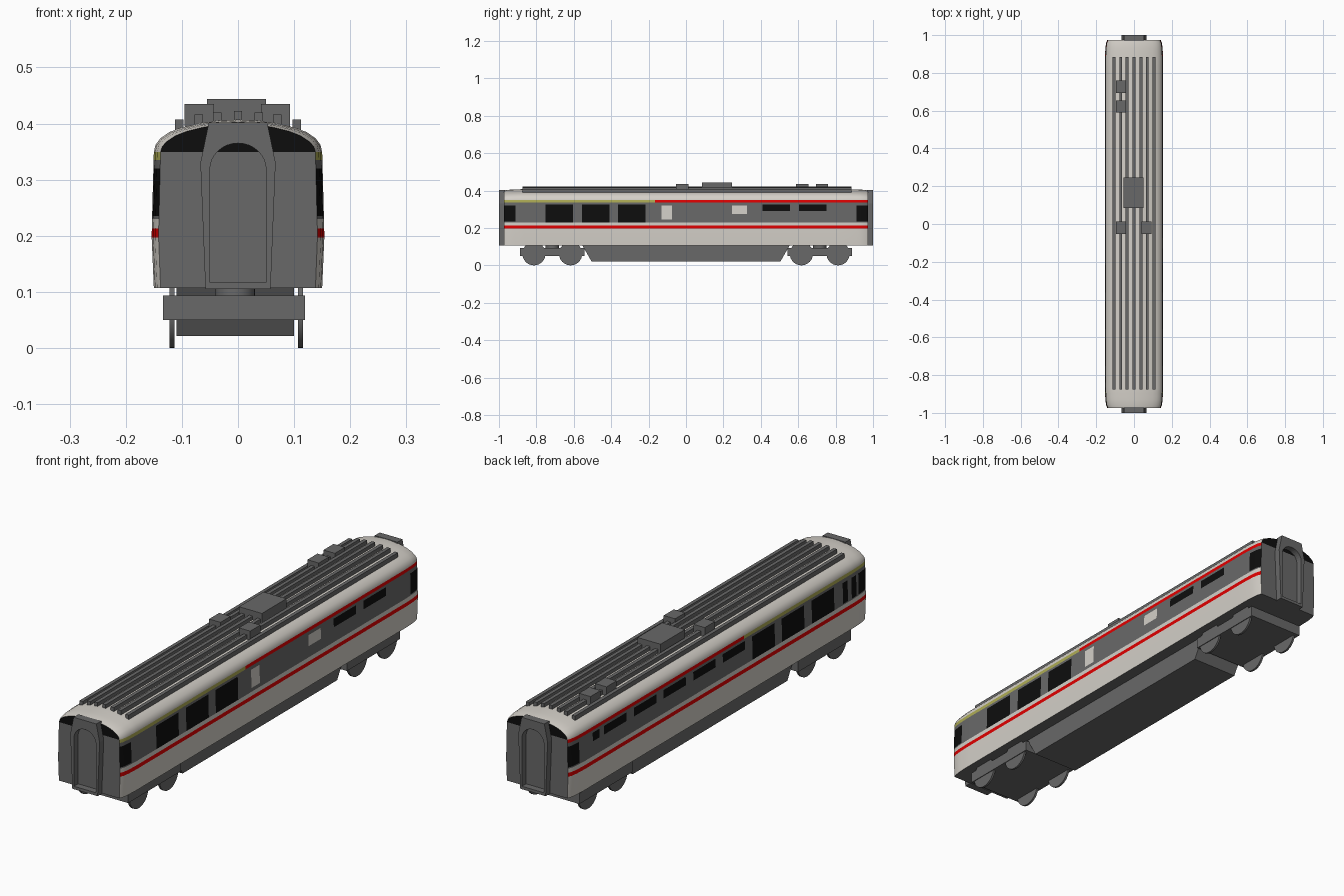
import bpy, bmesh, math

if "Cube" in bpy.data.objects:
    bpy.data.objects.remove(bpy.data.objects["Cube"])

# ---- colours ----
COLOURS = {"off_white": (0.66, 0.63, 0.58), "dark_grey": (0.14, 0.14, 0.14),
           "red": (0.75, 0.0, 0.0), "yellow": (0.42, 0.41, 0.09), "glass_black": (0.004, 0.004, 0.004)}
WHITE, GREY, RED, YELLOW, BLACK = range(5)
MATS = []
for name, rgb in COLOURS.items():
    m = bpy.data.materials.new(name)
    m.diffuse_color = (*rgb, 1)
    m.use_nodes = True
    m.node_tree.nodes["Principled BSDF"].inputs["Base Color"].default_value = m.diffuse_color
    MATS.append(m)


def finish(bm, name, mats, smooth=False):
    bmesh.ops.recalc_face_normals(bm, faces=bm.faces)
    me = bpy.data.meshes.new(name)
    bm.to_mesh(me)
    bm.free()
    for m in mats:
        me.materials.append(m)
    ob = bpy.data.objects.new(name, me)
    bpy.context.collection.objects.link(ob)
    if smooth:
        bpy.ops.object.select_all(action='DESELECT')
        ob.select_set(True)
        bpy.context.view_layer.objects.active = ob
        bpy.ops.object.shade_smooth_by_angle(angle=math.radians(30))
    return ob


def box(name, x0, x1, y0, y1, z0, z1, bottom_inset=0.0):
    """Grey block; bottom_inset shortens the underside along y."""
    bm = bmesh.new()
    bmesh.ops.create_cube(bm, size=1)
    for v in bm.verts:
        low = v.co.z < 0
        inset = bottom_inset if low else 0
        v.co = (x0 if v.co.x < 0 else x1,
                y0 + inset if v.co.y < 0 else y1 - inset,
                z0 if low else z1)
    return finish(bm, name, [MATS[GREY]])


def cylinder(name, radius, depth, loc, along_x, sides=32):
    bm = bmesh.new()
    bmesh.ops.create_cone(bm, cap_ends=True, segments=sides, radius1=radius, radius2=radius, depth=depth)
    ob = finish(bm, name, [MATS[GREY]], smooth=True)
    ob.location = loc
    if along_x:
        ob.rotation_euler.y = math.pi / 2
    return ob


# ---- body shell: cross-sections lofted along y, coloured by rectangle rules ----
STRIPE_Y = -0.165
TALL, SHORT, DOOR = (0.23, 0.325), (0.29, 0.325), (0.235, 0.32)
centres = [-0.678, -0.4825, -0.29, -0.0975, 0.095, 0.29, 0.4825, 0.678]


def window(c, zs):
    return (c - 0.073, c + 0.073, *zs, BLACK)


ends = [(-0.975, -0.912, *DOOR, BLACK), (0.912, 0.975, *DOOR, BLACK)]
right_panels = ends + [window(c, TALL) for c in centres[:3]] + [window(c, SHORT) for c in centres[6:]]
right_panels += [(-0.13, -0.075, 0.245, 0.32, WHITE), (0.245, 0.325, 0.275, 0.32, WHITE)]
left_panels = ends + [window(c, TALL) for c in centres[:3]] + [window(c, SHORT) for c in centres[3:]]
left_panels += [(-0.84, -0.808, *DOOR, BLACK), (-0.897, -0.865, *DOOR, BLACK), (0.78, 0.825, *SHORT, BLACK)]


def side_colour(x, y, z):
    for y0, y1, z0, z1, col in (right_panels if x > 0 else left_panels):
        if y0 < y < y1 and z0 < z < z1:
            return col
    if z < 0.197:
        return WHITE
    if z < 0.213:
        return RED
    if z < 0.23:
        return WHITE
    if z < 0.335:
        return GREY
    if z < 0.349:
        return YELLOW if y < STRIPE_Y else RED
    return WHITE


def wall_x(z):
    if z < 0.2:
        return 0.150 + 0.004 * (z - 0.107) / 0.093
    return 0.154 - 0.004 * (z - 0.2) / 0.15


levels = [0.107, 0.197, 0.213, 0.23, 0.235, 0.245, 0.275, 0.29, 0.32, 0.325, 0.335, 0.349]
half = [(wall_x(z), z) for z in levels]
half += [(0.147, 0.362), (0.138, 0.374), (0.122, 0.385), (0.10, 0.393), (0.07, 0.400), (0.035, 0.405)]
N = len(half)
profile = [(-x, z) for x, z in half] + [(0, 0.407)] + half[::-1]

# end rounding: distance along y -> (width factor, roof drop)
ROUND = [(0.88, 1.0, 0.0), (0.93, 0.985, 0.002), (0.958, 0.96, 0.004), (0.973, 0.92, 0.007)]


def rounding(y):
    a = abs(y)
    for (a0, s0, d0), (a1, s1, d1) in zip(ROUND, ROUND[1:]):
        if a0 <= a <= a1:
            t = (a - a0) / (a1 - a0)
            return s0 + t * (s1 - s0), d0 + t * (d1 - d0)
    return 1.0, 0.0


cuts = {STRIPE_Y}
for p in right_panels + left_panels:
    cuts |= {v for v in p[:2] if abs(v) < 0.97}
for r in ROUND:
    cuts |= {r[0], -r[0]}
ys = sorted(cuts)

bm = bmesh.new()
rings = []
for y in ys:
    s, d = rounding(y)
    rings.append([bm.verts.new((x * s, y, z - d * max(0, min(1, (z - 0.349) / 0.03)))) for x, z in profile])
for j in range(len(ys) - 1):
    a, b = rings[j], rings[j + 1]
    for i in range(len(profile) - 1):
        f = bm.faces.new((a[i], b[i], b[i + 1], a[i + 1]))
        c = f.calc_center_median()
        f.material_index = side_colour(c.x, c.y, c.z)
    f = bm.faces.new((a[0], a[-1], b[-1], b[0]))      # floor
    f.material_index = GREY
for ring in (rings[0], rings[-1]):                    # end walls, dark glass on top
    for i in range(N):
        vs = [ring[i], ring[i + 1], ring[-2 - i], ring[-1 - i]]
        f = bm.faces.new(list(dict.fromkeys(vs)))
        f.material_index = BLACK if f.calc_center_median().z > 0.349 else GREY
finish(bm, "carriage_body", MATS, smooth=True)


# ---- gangway frames with an arched opening ----
def gangway(name, sign):
    outer = [(-0.058, 0.105), (0.058, 0.105), (0.067, 0.33), (0.052, 0.402), (-0.052, 0.402), (-0.067, 0.33)]
    inner = [(-0.05, 0.117), (0.05, 0.117)]
    inner += [(0.05 * math.cos(t), 0.318 + 0.047 * math.sin(t)) for t in (math.pi * k / 16 for k in range(17))]
    bm = bmesh.new()
    edges = []
    for loop in (outer, inner):
        vs = [bm.verts.new((x, sign * 0.968, z)) for x, z in loop]
        edges += [bm.edges.new((vs[k - 1], vs[k])) for k in range(len(vs))]
    bmesh.ops.triangle_fill(bm, edges=edges, use_beauty=True)
    out = bmesh.ops.extrude_face_region(bm, geom=bm.faces[:])
    for v in out["geom"]:
        if isinstance(v, bmesh.types.BMVert):
            v.co.y = sign
    finish(bm, name, [MATS[GREY]])


gangway("front_gangway", -1)
gangway("back_gangway", 1)

# ---- roof ribs and equipment boxes ----
for x, top in ((0, 0.422), (0.037, 0.42), (0.07, 0.416), (0.105, 0.407)):
    for s in ((1, -1) if x else (1,)):
        box("roof_rib", s * x - 0.0075, s * x + 0.0075, -0.875, 0.885, top - 0.02, top)
box("roof_unit", -0.055, 0.05, 0.085, 0.245, 0.40, 0.444)
for x, y in ((-0.069, 0.727), (-0.069, 0.622), (-0.069, -0.02), (0.067, -0.02)):
    box("roof_vent", x - 0.026, x + 0.026, y - 0.033, y + 0.033, 0.395, 0.435)

# ---- underframe equipment and bogies ----
box("underfloor_skirt", -0.11, 0.10, -0.555, 0.555, 0.021, 0.108, bottom_inset=0.05)
for s in (-1, 1):
    yc = s * 0.715
    box("bogie_frame", -0.134, 0.119, yc - 0.173, yc + 0.173, 0.05, 0.094)
    cylinder("bogie_pivot", 0.035, 0.02, (-0.005, yc, 0.099), False)
    for y in (yc - 0.098, yc + 0.098):
        for x in (-0.118, 0.1115):
            cylinder("wheel", 0.062, 0.009, (x, y, 0.062), True)
